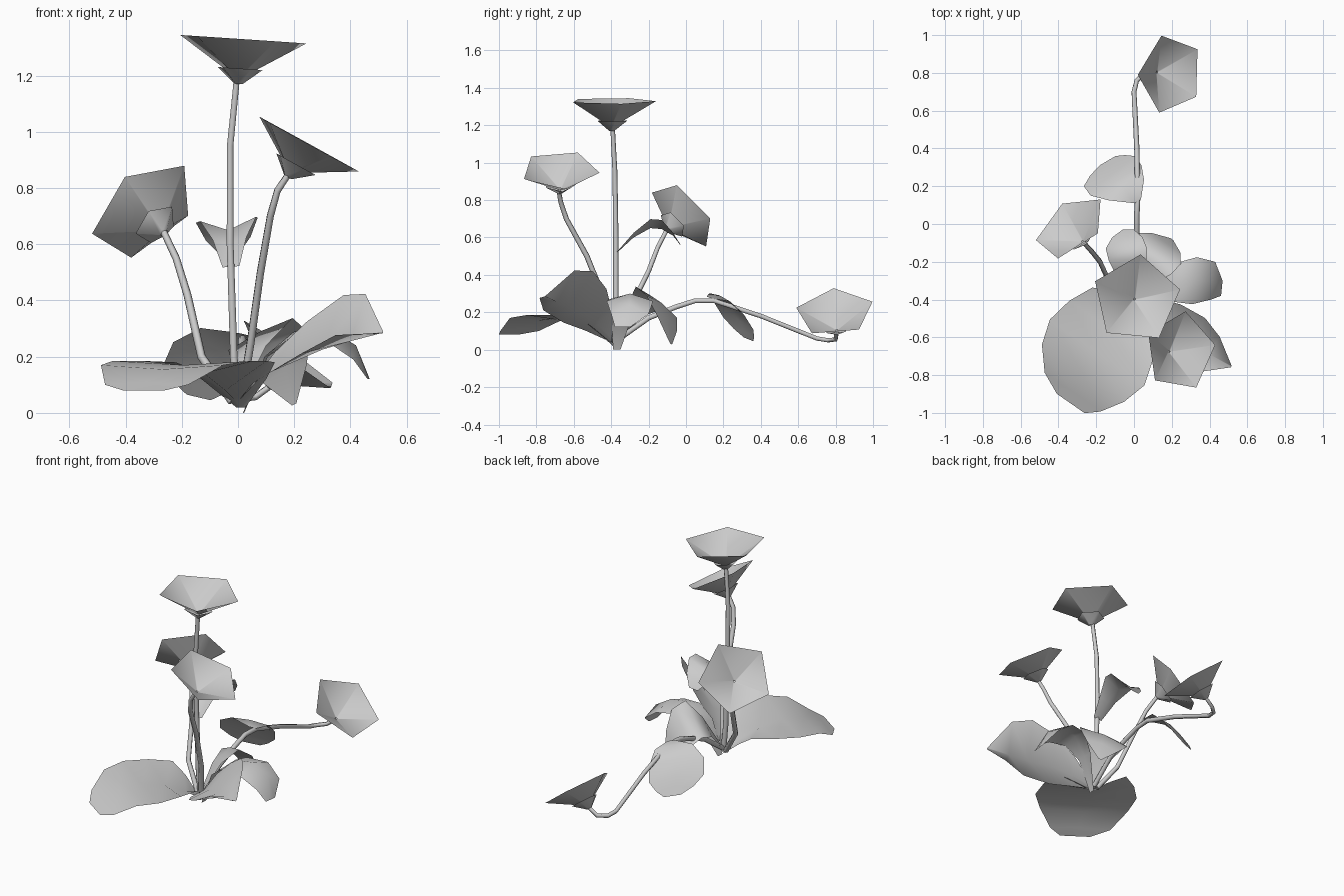
import bpy
import math
from mathutils import Vector

cube = bpy.data.objects.get("Cube")
if cube:
    bpy.data.objects.remove(cube, do_unlink=True)

# One plain colour for the whole plant
grey = bpy.data.materials.new("plain_grey")
grey.use_nodes = True
colour = (0.6, 0.6, 0.6, 1)
grey.diffuse_color = colour
grey.node_tree.nodes["Principled BSDF"].inputs["Base Color"].default_value = colour


def add_mesh(name, verts, faces):
    mesh = bpy.data.meshes.new(name)
    mesh.from_pydata(verts, [], faces)
    mesh.materials.append(grey)
    for polygon in mesh.polygons:
        polygon.use_smooth = True
    obj = bpy.data.objects.new(name, mesh)
    bpy.context.collection.objects.link(obj)


def add_stem(name, points, radius=0.016):
    """Tube through the points, a little thinner towards its flower."""
    curve = bpy.data.curves.new(name, "CURVE")
    curve.dimensions = "3D"
    curve.bevel_depth = radius
    curve.bevel_resolution = 1
    curve.use_fill_caps = True
    spline = curve.splines.new("POLY")
    spline.points.add(len(points) - 1)
    for i, position in enumerate(points):
        spline.points[i].co = (*position, 1)
        spline.points[i].radius = 1 - 0.3 * i / len(points)
    curve.materials.append(grey)
    obj = bpy.data.objects.new(name, curve)
    bpy.context.collection.objects.link(obj)


def add_cup(name, tip, axis, corner, low_radius, high_radius, height):
    """Open five-sided cone along an axis, with its first corner towards corner."""
    side = (corner - axis * corner.dot(axis)).normalized()
    other = axis.cross(side)
    verts = []
    for radius, level in ((low_radius, 0), (high_radius, height)):
        for i in range(5):
            angle = math.tau * i / 5
            spoke = side * math.cos(angle) + other * math.sin(angle)
            verts.append(tip + axis * level + spoke * radius)
    faces = [(i, (i + 1) % 5, (i + 1) % 5 + 5, i + 5) for i in range(5)]
    add_mesh(name, verts, faces)


def add_flower(name, centre, axis, corner, radius=0.215, depth=0.14):
    """Wide petal cup over a small calyx; centre and corner lie on the rim plane."""
    centre, axis = Vector(centre), Vector(axis).normalized()
    direction = Vector(corner) - centre
    tip = centre - axis * depth
    add_cup(name + "_calyx", tip, axis, direction, 0.015, 0.085, 0.055)
    add_cup(name + "_petals", tip + axis * 0.02, axis, direction, 0.006, radius, depth - 0.02)


def add_leaf(name, side, rows):
    """Leaf blade from rows of spine x, y, z, half width and edge lift."""
    side = Vector(side).normalized()
    verts, faces = [], []
    for x, y, z, width, lift in rows:
        spine, up = Vector((x, y, z)), Vector((0, 0, lift))
        verts += [spine - side * width + up, spine, spine + side * width + up]
    for row in range(len(rows) - 1):
        for column in range(2):
            a = row * 3 + column
            faces.append((a, a + 1, a + 4, a + 3))
    add_mesh(name, verts, faces)


# Stems
add_stem("tall_stem", [(0, -.375, .04), (-.015, -.375, .2), (-.028, -.375, .6),
                       (-.028, -.38, .95), (-.005, -.392, 1.18)])
add_stem("front_stem", [(.01, -.38, .04), (.045, -.43, .25), (.08, -.53, .5),
                        (.115, -.64, .7), (.14, -.67, .79), (.18, -.68, .85)])
add_stem("side_stem", [(-.02, -.37, .04), (-.13, -.31, .2), (-.18, -.2, .42),
                       (-.22, -.15, .55), (-.265, -.1, .645)])
add_stem("back_stem", [(0, -.37, .05), (.015, -.2, .17), (.015, -.05, .23),
                       (.015, .05, .262), (.02, .15, .262), (.015, .4, .18),
                       (.005, .6, .1), (0, .7, .06), (.015, .76, .05),
                       (.06, .8, .055), (.115, .806, .095)])

# Flowers
add_flower("tall_flower", (.012, -.398, 1.33), (.067, 0, 1), (.035, -.16, 1.33), .238, .16)
add_flower("front_flower", (.244, -.675, .961), (.482, -.005, .876), (.08, -.58, 1.055))
add_flower("side_flower", (-.334, -.016, .722), (-.506, .627, .593), (-.19, -.05, .88))
add_flower("back_flower", (.193, .795, .201), (.594, -.08, .8), (.02, .79, .325))

# Leaves around the base
add_leaf("large_front_leaf", (.82, -.57, 0), [
    (.01, -.38, .02, .02, 0), (-.015, -.42, .05, .14, .07), (-.045, -.46, .08, .215, .1),
    (-.12, -.56, .14, .27, .045), (-.195, -.68, .17, .305, .015),
    (-.27, -.79, .155, .265, .015), (-.325, -.89, .11, .18, -.01),
    (-.335, -.95, .08, .09, 0)])
add_leaf("raised_front_leaf", (.4, .7, .55), [
    (0, -.38, .04, .01, 0), (.09, -.47, .13, .1, .03), (.18, -.54, .185, .16, .05),
    (.3, -.63, .225, .185, .09), (.4, -.69, .255, .13, .095), (.515, -.755, .285, .005, 0)])
add_leaf("left_leaf", (.1, 1, 0), [
    (.02, -.37, 0, .02, 0), (.1, -.34, .2, .06, 0), (.2, -.31, .29, .1, -.02),
    (.32, -.3, .3, .125, -.04), (.42, -.3, .24, .1, -.05), (.465, -.34, .12, .04, 0)])
add_leaf("back_left_leaf", (.8, -.55, .4), [
    (0, -.37, .05, .01, 0), (.04, -.27, .21, .08, 0), (.08, -.19, .29, .15, -.01),
    (.13, -.13, .25, .155, -.02), (.17, -.1, .16, .1, -.02), (.2, -.08, .03, .01, 0)])

# Leaves growing from the stems
add_leaf("back_stem_leaf", (.85, .5, -.2), [
    (.02, .12, .28, .02, 0), (-.04, .18, .29, .11, -.01), (-.095, .23, .24, .16, -.02),
    (-.13, .28, .16, .16, -.02), (-.14, .31, .1, .11, -.01), (-.14, .335, .055, .05, 0)])
add_leaf("tall_stem_leaf", (1, 0, .08), [
    (-.025, -.37, .52, .03, 0), (-.03, -.28, .6, .06, .02), (-.035, -.19, .65, .1, .04),
    (-.04, -.13, .645, .11, .04), (-.035, -.07, .61, .08, .01), (-.03, -.03, .56, .03, 0)])
